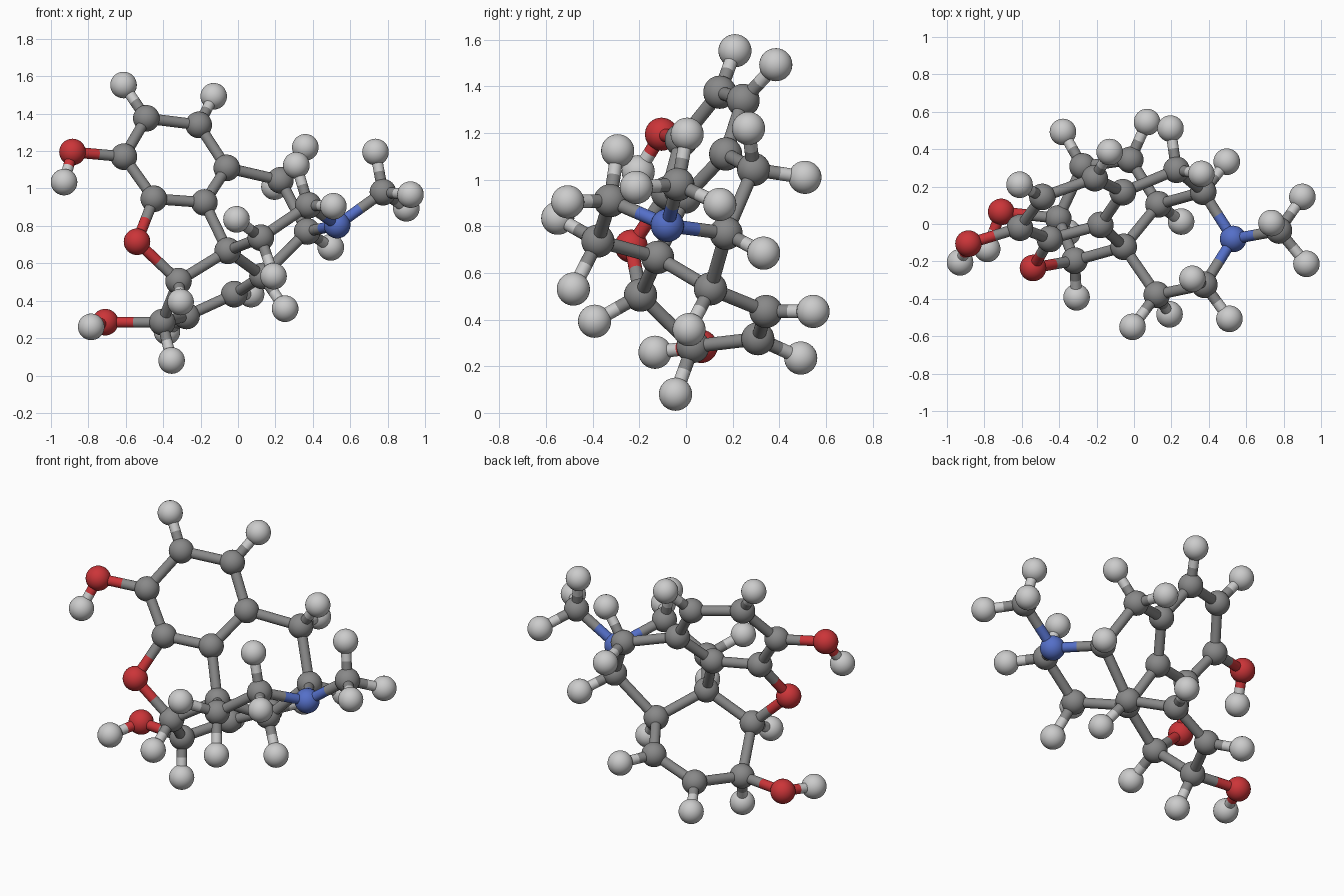
import bpy
import bmesh
from mathutils import Vector

cube = bpy.data.objects.get("Cube")
if cube:
    bpy.data.objects.remove(cube, do_unlink=True)

ATOM_RADIUS = 0.071
BOND_RADIUS = 0.029


def make_material(name, color):
    mat = bpy.data.materials.new(name)
    mat.use_nodes = True
    mat.diffuse_color = (*color, 1)
    shader = next(n for n in mat.node_tree.nodes if n.type == "BSDF_PRINCIPLED")
    shader.inputs["Base Color"].default_value = (*color, 1)
    return mat


def make_mesh(name, mat, build):
    """Build one smooth mesh that many objects share."""
    bm = bmesh.new()
    build(bm)
    for face in bm.faces:
        face.smooth = True
    mesh = bpy.data.meshes.new(name)
    bm.to_mesh(mesh)
    bm.free()
    mesh.materials.append(mat)
    return mesh


def ball(bm):
    bmesh.ops.create_uvsphere(bm, u_segments=32, v_segments=20, radius=ATOM_RADIUS)


def rod(bm):
    bmesh.ops.create_cone(bm, segments=24, radius1=BOND_RADIUS,
                          radius2=BOND_RADIUS, depth=1, cap_ends=False)


# One colour, one ball and one rod mesh for each element
colors = {
    "carbon": ("mid grey", (0.25, 0.25, 0.25)),
    "hydrogen": ("light grey", (0.60, 0.60, 0.60)),
    "oxygen": ("red", (0.60, 0.035, 0.04)),
    "nitrogen": ("blue", (0.09, 0.16, 0.58)),
}
balls, rods = {}, {}
for element, (label, color) in colors.items():
    mat = make_material(label, color)
    balls[element] = make_mesh(element + "_ball", mat, ball)
    rods[element] = make_mesh(element + "_rod", mat, rod)


def place(name, mesh, location):
    obj = bpy.data.objects.new(name, mesh)
    obj.location = location
    bpy.context.collection.objects.link(obj)
    return obj


atoms = {}


def add_atom(name, element, position):
    atoms[name] = (element, Vector(position))
    place(name + "_atom", balls[element], position)


def add_bond(first, second):
    """Join two atoms with a rod whose halves take the colour of each end."""
    middle = (atoms[first][1] + atoms[second][1]) / 2
    for near, far in ((first, second), (second, first)):
        element, start = atoms[near]
        span = middle - start
        half = place(f"{near}_to_{far}_bond", rods[element], start + span / 2)
        half.rotation_mode = "QUATERNION"
        half.rotation_quaternion = span.to_track_quat("Z", "Y")
        half.scale = (1, 1, span.length)


# Flat six-sided ring
add_atom("ring_inner", "carbon", (-0.06, 0.17, 1.11))
add_atom("ring_back", "carbon", (-0.21, 0.245, 1.34))
add_atom("ring_top", "carbon", (-0.49, 0.145, 1.375))
add_atom("ring_outer", "carbon", (-0.61, -0.02, 1.17))
add_atom("ring_front", "carbon", (-0.45, -0.08, 0.945))
add_atom("ring_low", "carbon", (-0.18, -0.005, 0.925))

# Oxygens
add_atom("upper_oxygen", "oxygen", (-0.885, -0.105, 1.195))
add_atom("bridge_oxygen", "oxygen", (-0.54, -0.235, 0.715))
add_atom("lower_oxygen", "oxygen", (-0.71, 0.065, 0.285))

# Lower ring
add_atom("hub", "carbon", (-0.055, -0.122, 0.667))
add_atom("bridge_foot", "carbon", (-0.318, -0.195, 0.505))
add_atom("base_left", "carbon", (-0.405, 0.03, 0.285))
add_atom("base_back", "carbon", (-0.275, 0.308, 0.318))
add_atom("base_rear", "carbon", (-0.02, 0.343, 0.435))
add_atom("base_side", "carbon", (0.131, 0.105, 0.532))

# Side ring with the nitrogen and its end group
add_atom("arm_low", "carbon", (0.122, -0.378, 0.737))
add_atom("arm_high", "carbon", (0.376, -0.325, 0.91))
add_atom("nitrogen", "nitrogen", (0.53, -0.08, 0.804))
add_atom("shoulder", "carbon", (0.37, 0.172, 0.77))
add_atom("neck", "carbon", (0.227, 0.29, 1.044))
add_atom("tip", "carbon", (0.775, -0.035, 0.98))

# Chains of joined atoms
chains = [
    "ring_inner ring_back ring_top ring_outer ring_front ring_low ring_inner",
    "ring_outer upper_oxygen",
    "ring_front bridge_oxygen bridge_foot hub ring_low",
    "bridge_foot base_left base_back base_rear base_side hub",
    "base_left lower_oxygen",
    "hub arm_low arm_high nitrogen shoulder base_side",
    "shoulder neck ring_inner",
    "nitrogen tip",
]
for chain in chains:
    names = chain.split()
    for first, second in zip(names, names[1:]):
        add_bond(first, second)

# Hydrogens, listed under the atom that carries them
hydrogens = {
    "ring_back": [(-0.13, 0.385, 1.493)],
    "ring_top": [(-0.612, 0.21, 1.553)],
    "upper_oxygen": [(-0.93, -0.205, 1.034)],
    "lower_oxygen": [(-0.785, -0.133, 0.26)],
    "bridge_foot": [(-0.307, -0.392, 0.393)],
    "base_left": [(-0.355, -0.045, 0.08)],
    "base_back": [(-0.38, 0.492, 0.235)],
    "base_rear": [(0.07, 0.545, 0.435)],
    "base_side": [(0.252, 0.013, 0.357)],
    "shoulder": [(0.496, 0.333, 0.685)],
    "neck": [(0.36, 0.268, 1.22), (0.195, 0.51, 1.01)],
    "arm_low": [(0.19, -0.483, 0.531), (-0.008, -0.55, 0.835)],
    "arm_high": [(0.312, -0.293, 1.124), (0.51, -0.507, 0.905)],
    "tip": [(0.735, 0.005, 1.195), (0.922, -0.213, 0.967), (0.9, 0.145, 0.894)],
}
for parent, positions in hydrogens.items():
    for index, position in enumerate(positions, 1):
        name = f"{parent}_hydrogen_{index}"
        add_atom(name, "hydrogen", position)
        add_bond(parent, name)
